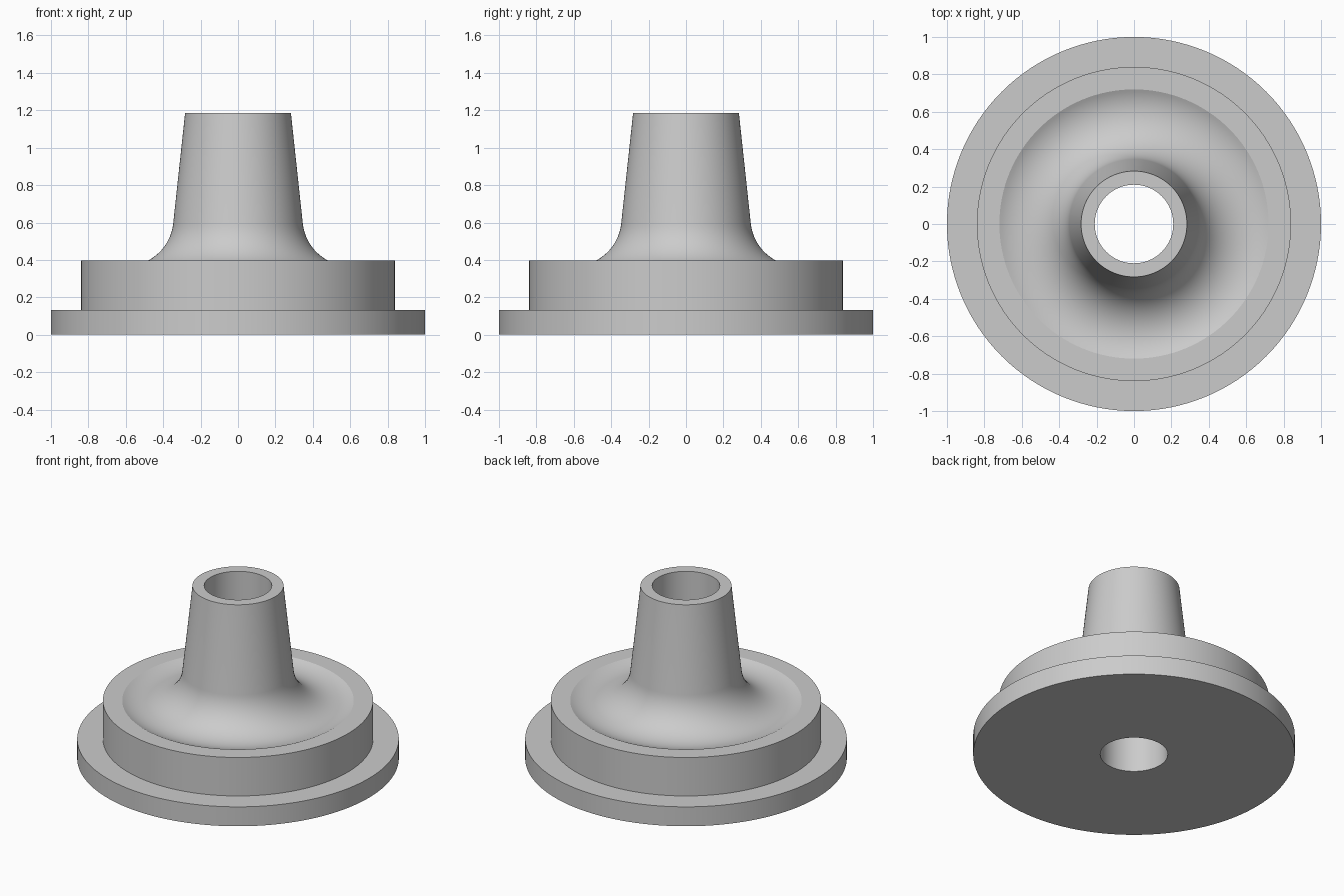
import bpy
import bmesh
import math

cube = bpy.data.objects.get("Cube")
if cube:
    bpy.data.objects.remove(cube, do_unlink=True)

SEGMENTS = 128

# One plain grey for the whole part
grey = bpy.data.materials.new("light grey")
grey.use_nodes = True
grey.diffuse_color = (0.6, 0.6, 0.6, 1)
grey.node_tree.nodes["Principled BSDF"].inputs["Base Color"].default_value = (0.6, 0.6, 0.6, 1)


def arc(center, radius, start, end, steps):
    """Points (r, z) along an arc, angles in degrees."""
    points = []
    for i in range(steps + 1):
        a = math.radians(start + (end - start) * i / steps)
        points.append((center[0] + radius * math.cos(a), center[1] + radius * math.sin(a)))
    return points


def lathe(name, profile, material):
    """Revolve a closed (r, z) profile around the z axis."""
    bm = bmesh.new()
    rings = []
    for i in range(SEGMENTS):
        a = math.tau * i / SEGMENTS
        rings.append([bm.verts.new((r * math.cos(a), r * math.sin(a), z)) for r, z in profile])
    count = len(profile)
    for i in range(SEGMENTS):
        here, there = rings[i], rings[(i + 1) % SEGMENTS]
        for j in range(count):
            k = (j + 1) % count
            bm.faces.new((here[j], there[j], there[k], here[k]))
    bmesh.ops.recalc_face_normals(bm, faces=bm.faces)
    mesh = bpy.data.meshes.new(name)
    bm.to_mesh(mesh)
    bm.free()
    mesh.materials.append(material)
    obj = bpy.data.objects.new(name, mesh)
    bpy.context.collection.objects.link(obj)
    return obj


# Base flange, raised disc, round trough flowing into the tapered neck, straight bore
bore, height = 0.21, 1.185
flange = [(bore, 0), (1, 0), (1, 0.133), (0.84, 0.133), (0.84, 0.397)]
trough = arc((0.6, 0.622), 0.255, -62, -174, 28)
neck = [(0.283, height), (bore, height)]
hub = lathe("flanged_hub", flange + trough + neck, grey)

bpy.ops.object.select_all(action="DESELECT")
hub.select_set(True)
bpy.context.view_layer.objects.active = hub
bpy.ops.object.shade_smooth_by_angle(angle=math.radians(25))
